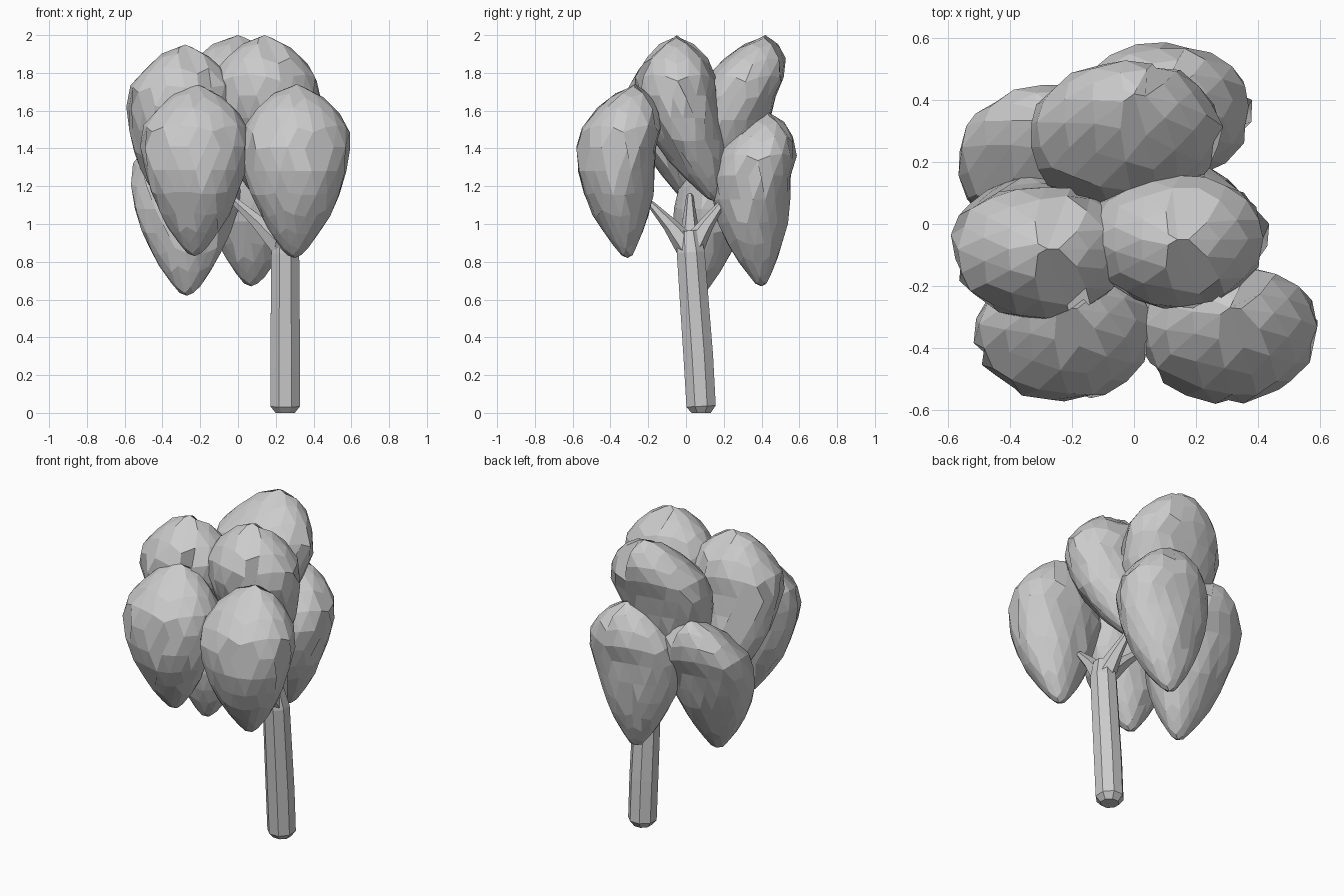
import bpy, bmesh, math, random
from mathutils import Vector

if "Cube" in bpy.data.objects:
    bpy.data.objects.remove(bpy.data.objects["Cube"])

random.seed(4)
# half-width of a foliage clump along its height (0 = tip, 1 = crown)
PROFILE = [(0, .025), (.04, .06), (.2, .165), (.41, .25), (.6, .293),
           (.7, .29), (.78, .265), (.87, .2), (.95, .115), (1, .0)]


def width(h):
    for (a, ra), (b, rb) in zip(PROFILE, PROFILE[1:]):
        if h <= b:
            return ra + (rb - ra) * (h - a) / (b - a)
    return 0


def finish(bm, name):
    bmesh.ops.recalc_face_normals(bm, faces=bm.faces)
    me = bpy.data.meshes.new(name)
    bm.to_mesh(me)
    bm.free()
    ob = bpy.data.objects.new(name, me)
    bpy.context.collection.objects.link(ob)
    return ob


def clump(name, tip, top, wide=1.0):
    """Faceted teardrop between tip and crown, bulging towards the front."""
    tip, top = Vector(tip), Vector(top)
    bm = bmesh.new()
    bmesh.ops.create_icosphere(bm, subdivisions=3, radius=1)
    for v in bm.verts:
        h = min(max((v.co.z + 1) / 2, 0), 1)
        flat = Vector((v.co.x, v.co.y, 0))
        d = flat.normalized() if flat.length > 1e-4 else Vector((0, 0, 0))
        r = width(h) * random.uniform(.97, 1.03)
        # hollow in the back face
        dent = .045 * max(d.y, 0) ** 2 * math.exp(-((h - .62) / .15) ** 2)
        c = tip.lerp(top, h)
        v.co = c + Vector((d.x * r * wide, d.y * r * .8 - dent - .065 * math.sin(math.pi * h), 0))
    # merge small triangles into larger flat facets
    bmesh.ops.dissolve_limit(bm, angle_limit=math.radians(9),
                             verts=bm.verts, edges=bm.edges)
    return finish(bm, name)


def limb(name, path, sides=8):
    """Loft of regular rings through (x, y, z, radius) points."""
    bm = bmesh.new()
    pts = [Vector(p[:3]) for p in path]
    rings = []
    for i, p in enumerate(path):
        t = (pts[min(i + 1, len(pts) - 1)] - pts[max(i - 1, 0)]).normalized()
        u = Vector((1, 0, 0)) if abs(t.x) < .8 else Vector((0, 1, 0))
        u = (u - t * u.dot(t)).normalized()
        w = t.cross(u)
        ring = []
        for k in range(sides):
            a = 2 * math.pi * (k + .5) / sides
            ring.append(bm.verts.new(pts[i] + (u * math.cos(a) + w * math.sin(a)) * p[3]))
        rings.append(ring)
    for a, b in zip(rings, rings[1:]):
        for k in range(sides):
            n = (k + 1) % sides
            bm.faces.new((a[k], a[n], b[n], b[k]))
    bm.faces.new(rings[0])
    bm.faces.new(rings[-1])
    return finish(bm, name)


# foliage clumps
clump("foliage_front_left", (-.23, -.31, .83), (-.22, -.27, 1.74))
clump("foliage_front_right", (.30, -.31, .82), (.31, -.27, 1.74))
clump("foliage_middle_left", (-.33, .10, 1.04), (-.28, -.08, 1.95))
clump("foliage_middle_right", (.14, .15, 1.12), (.14, -.05, 2.0))
clump("foliage_top_back", (-.08, .22, 1.10), (0, .42, 2.0), 1.07)
clump("foliage_back_right", (.07, .40, .67), (.10, .44, 1.59))
clump("foliage_back_left", (-.27, .07, .62), (-.28, .36, 1.54))

# trunk, leaning slightly to the front
limb("trunk", [(.25, .08, 0, .055), (.25, .08, .035, .084), (.25, .065, .3, .085),
               (.25, .025, .85, .08), (.24, .015, .96, .06)])

# branches
for name, end in (("branch_front", (.25, -.19, 1.11)),
                  ("branch_back", (.20, .19, 1.11)),
                  ("branch_left", (-.05, .02, 1.15))):
    s, e = Vector((.25, .022, .86)), Vector(end)
    m = s.lerp(e, .5) + Vector((0, 0, .01))
    limb(name, [(*s, .07), (*m, .04), (*e, .018)], 6)
